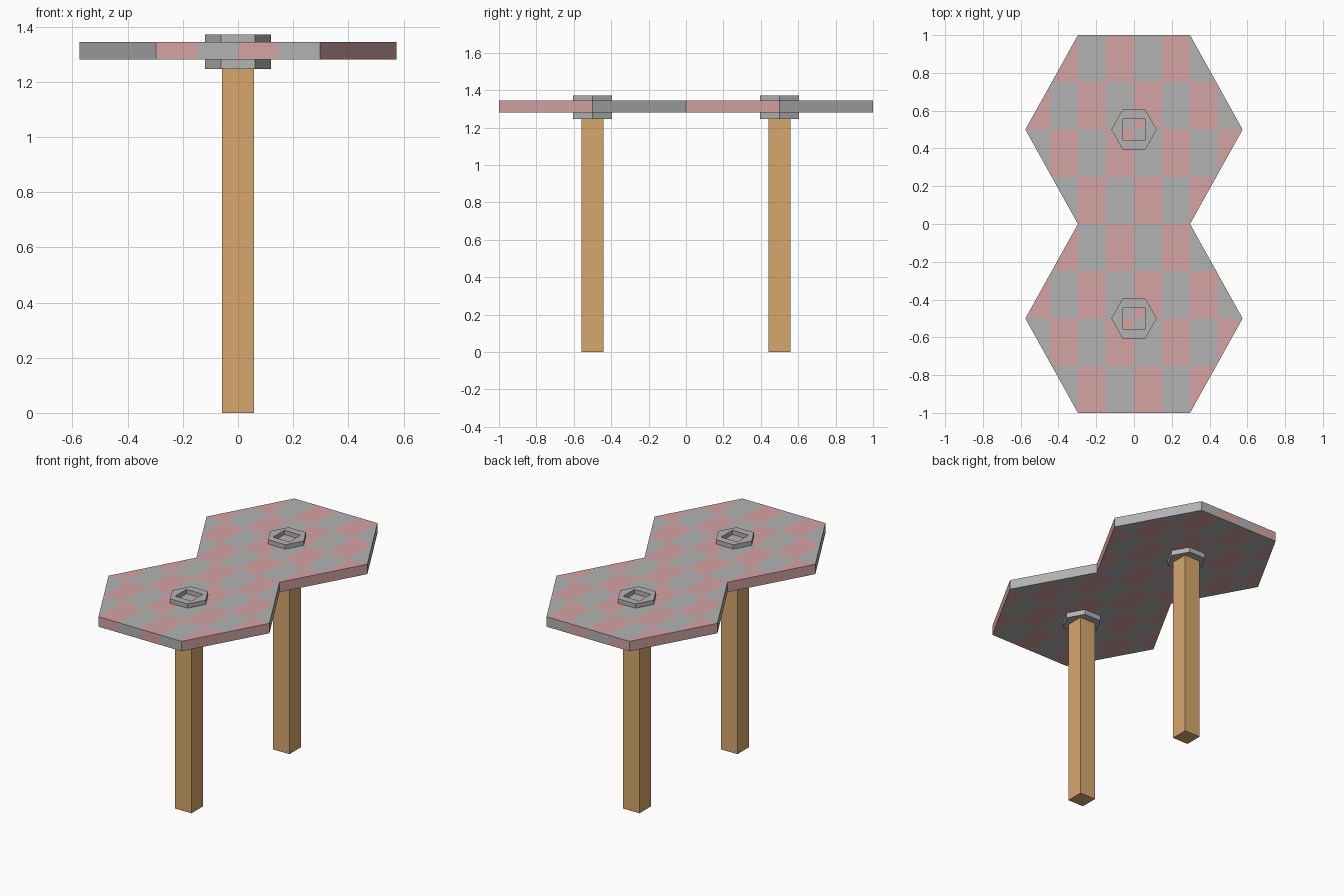
import bpy, bmesh, math
from mathutils import Vector

if "Cube" in bpy.data.objects:
    bpy.data.objects.remove(bpy.data.objects["Cube"])


def material(name, rgb):
    m = bpy.data.materials.new(name)
    m.diffuse_color = (*rgb, 1)
    m.use_nodes = True
    m.node_tree.nodes["Principled BSDF"].inputs["Base Color"].default_value = m.diffuse_color
    return m


PINK = material("pink", (0.66, 0.37, 0.37))
GREY = material("grey", (0.45, 0.45, 0.45))
WOOD = material("wood", (0.68, 0.39, 0.156))
COL, ROW = 0.148, 0.25      # checker cell size


def hexagon(tip, half, depth):
    return [(tip, 0), (half, depth), (-half, depth),
            (-tip, 0), (-half, -depth), (half, -depth)]


def square(r):
    return [(r, r), (-r, r), (-r, -r), (r, -r)]


def prism(loops, z0, z1):
    """Extrude an outline (with optional inner hole outline) from z0 to z1."""
    bm = bmesh.new()
    edges = []
    for pts in loops:
        vs = [bm.verts.new((x, y, z0)) for x, y in pts]
        edges += [bm.edges.new((vs[i], vs[i - 1])) for i in range(len(vs))]
    if len(loops) == 1:
        bm.faces.new(vs)
    else:
        bmesh.ops.triangle_fill(bm, edges=edges, use_beauty=True)
    ext = bmesh.ops.extrude_face_region(bm, geom=bm.faces[:], use_keep_orig=True)
    top = [g for g in ext["geom"] if isinstance(g, bmesh.types.BMVert)]
    bmesh.ops.translate(bm, verts=top, vec=(0, 0, z1 - z0))
    bmesh.ops.recalc_face_normals(bm, faces=bm.faces[:])
    return bm


def finish(bm, name, y, mats=()):
    mesh = bpy.data.meshes.new(name)
    bm.to_mesh(mesh)
    bm.free()
    for m in mats:
        mesh.materials.append(m)
    ob = bpy.data.objects.new(name, mesh)
    ob.location.y = y
    bpy.context.collection.objects.link(ob)


def checker(bm):
    """Cut the slab along the checker grid and colour alternate cells."""
    cuts = [(Vector((i * COL, 0, 0)), Vector((1, 0, 0))) for i in range(-3, 4)]
    cuts += [(Vector((0, j * ROW, 0)), Vector((0, 1, 0))) for j in range(-1, 2)]
    for co, no in cuts:
        bmesh.ops.bisect_plane(bm, geom=bm.verts[:] + bm.edges[:] + bm.faces[:],
                               plane_co=co, plane_no=no)
    bm.normal_update()
    for f in bm.faces:
        c = f.calc_center_median()
        if abs(f.normal.x) > 0.5:       # slanted rim faces are one colour each
            pink = c.x * c.y < 0
        else:
            pink = (math.floor(c.x / COL) + math.floor(c.y / ROW)) % 2 == 0
        f.material_index = 0 if pink else 1


for side, y in (("front", -0.5), ("back", 0.5)):
    # checkered hexagonal top
    top = prism([hexagon(0.575, 0.297, 0.5)], 1.28, 1.344)
    checker(top)
    finish(top, side + "_top", y, (PINK, GREY))
    # hexagonal collar with a square socket
    finish(prism([hexagon(0.12, 0.061, 0.105), square(0.058)], 1.246, 1.372),
           side + "_collar", y, (GREY,))
    # square wooden post
    finish(prism([square(0.058)], 0, 1.28), side + "_post", y, (WOOD,))
